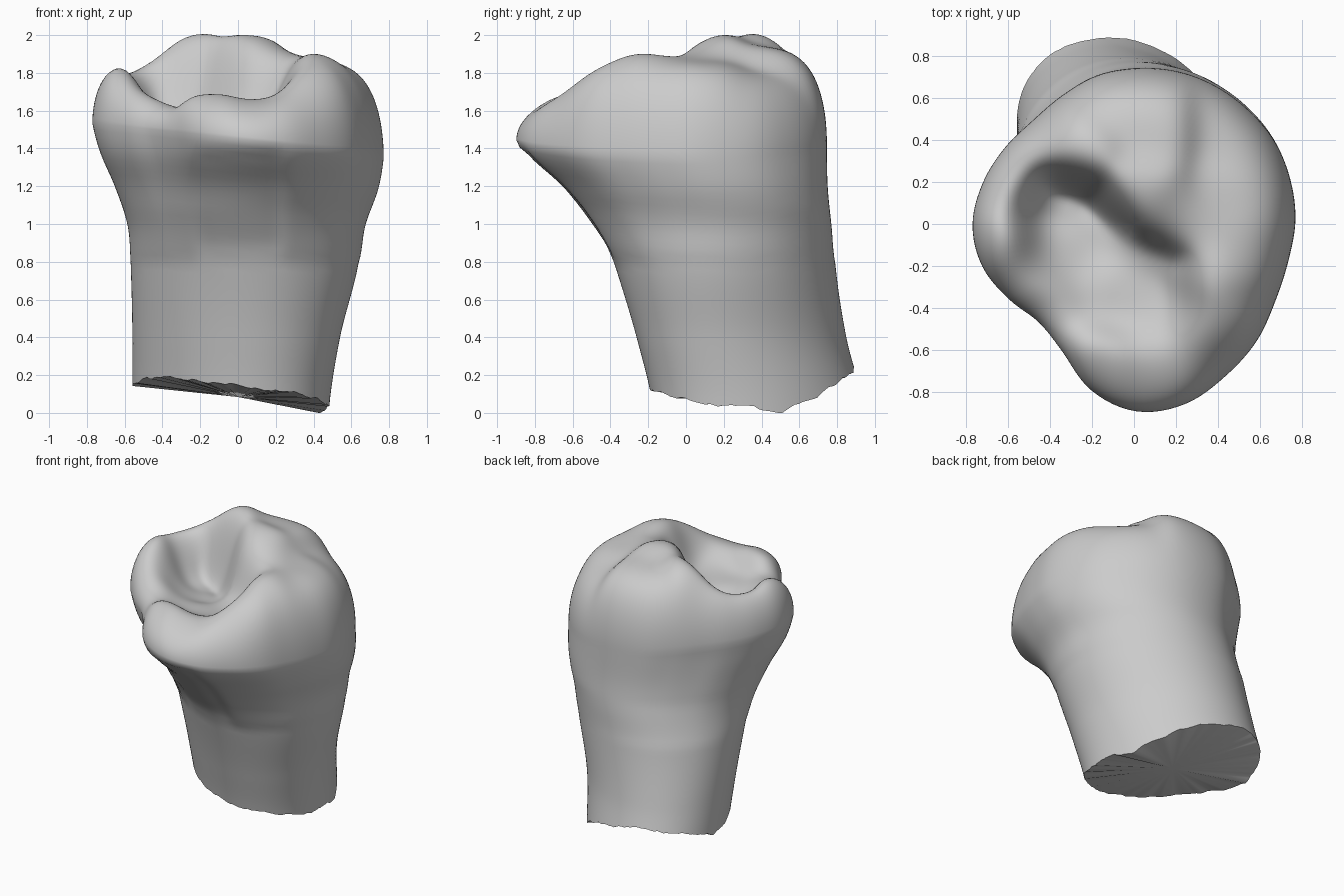
import bpy, bmesh, math, random

random.seed(4)
cube = bpy.data.objects.get("Cube")
if cube:
    bpy.data.objects.remove(cube, do_unlink=True)

SEGS, WALL_ROWS, TOP_ROWS = 144, 36, 40

# Crown outline seen from above: radius every 15 degrees
OUTLINE = [.775, .775, .775, .765, .76, .755, .745, .735, .71, .70, .725, .755,
           .775, .755, .70, .655, .70, .82, .895, .90, .86, .825, .78, .765]

# Wall sections by height: z, x min, x max, y min, y max, crown-likeness
SECTIONS = [(0, -.56, .48, -.17, .95, 0), (.4, -.56, .54, -.26, .85, .05),
            (.8, -.57, .64, -.38, .79, .2), (1, -.585, .675, -.51, .77, .4),
            (1.2, -.65, .745, -.665, .75, .65), (1.4, -.735, .775, -.87, .745, .96),
            (1.6, -.78, .775, -.91, .745, 1)]

# Chewing surface landmarks: x, y, height
CUSPS = [(-.28, .36, 2.04), (.05, .14, 2.03), (.38, -.25, 1.94), (.1, .42, 1.95),
         (.42, .15, 1.87), (-.1, .6, 1.95), (.56, -.08, 1.88), (.5, -.45, 1.89),
         (.27, -.05, 1.89), (.36, -.52, 1.88), (.45, .42, 1.82), (.16, .02, 1.96)]
RIMS = [(-.65, -.1, 1.92), (-.6, .2, 1.89), (-.5, .4, 1.93), (-.54, -.28, 1.78),
        (-.42, -.42, 1.65), (-.18, -.65, 1.77), (.12, -.65, 1.72), (.36, -.7, 1.82),
        (.13, -.42, 1.61)]
BASIN = [(-.38, .1, 1.48), (-.38, -.15, 1.55), (-.15, -.07, 1.5),
         (-.15, -.35, 1.58), (.1, -.2, 1.56), (0, -.32, 1.58)]
FISSURE = [(-.4, .17), (-.27, .13), (-.1, 0), (.05, -.1), (.2, -.17)]


def spline(a, b, c, d, t):
    return b + .5 * t * (c - a + t * (2*a - 5*b + 4*c - d + t * (3*(b - c) + d - a)))


def smooth(a, b, v):
    t = min(max((v - a) / (b - a), 0), 1)
    return t * t * (3 - 2 * t)


def outline(angle):
    f = angle / (2 * math.pi) * len(OUTLINE)
    i = int(f)
    return spline(*[OUTLINE[(i + k) % len(OUTLINE)] for k in (-1, 0, 1, 2)], f - i)


def section(z):
    z = min(max(z, 0), 1.599)
    i = max(k for k, s in enumerate(SECTIONS) if s[0] <= z)
    rows = [SECTIONS[min(max(i + k, 0), len(SECTIONS) - 1)] for k in (-1, 0, 1, 2)]
    t = (z - rows[1][0]) / (rows[2][0] - rows[1][0])
    return [spline(*vals, t) for vals in list(zip(*rows))[1:]]


def wall_point(angle, z):
    x0, x1, y0, y1, crown = section(z)
    c, s = math.cos(angle), math.sin(angle)
    r = outline(angle)
    # Blend the skewed round root into the lobed crown, within the section's box
    skew = .25 * max(0, 1 - 2 * crown)
    root_x, root_y = (c - skew * s) / math.hypot(1, skew), s
    u = root_x + (r * c / .775 - root_x) * crown
    v = root_y + ((r * s + .075) / .82 - root_y) * crown
    x = (x0 + x1) / 2 + u * (x1 - x0) / 2
    y = (y0 + y1) / 2 + v * (y1 - y0) / 2
    # Worn facet below the front lip
    if s < 0:
        wear = smooth(.27, .17, abs(x - .01)) * smooth(.78, .92, z) * smooth(1.42, 1.37, z)
        y += .02 * wear
    return x, y


def fissure_distance(x, y):
    best = 9
    for (ax, ay), (bx, by) in zip(FISSURE, FISSURE[1:]):
        dx, dy = bx - ax, by - ay
        t = min(max(((x - ax) * dx + (y - ay) * dy) / (dx * dx + dy * dy), 0), 1)
        best = min(best, math.hypot(x - ax - t * dx, y - ay - t * dy))
    return best


def chewing_height(x, y):
    total = weight = 0
    for px, py, h in CUSPS + RIMS + BASIN:
        w = math.exp(-((x - px) ** 2 + (y - py) ** 2) / .024)
        total += w * h
        weight += w
    return total / weight - .04 * math.exp(-(fissure_distance(x, y) / .06) ** 2)


bm = bmesh.new()
rings = [[] for _ in range(WALL_ROWS + TOP_ROWS)]
chip = 0
for i in range(SEGS):
    angle = 2 * math.pi * i / SEGS
    # Broken root edge, tilted and chipped
    chip = .8 * chip + random.uniform(-.007, .007)
    bx, by = wall_point(angle, .1)
    low = .14 - .14 * bx - .12 * by + .45 * max(by - .5, 0) + chip
    ex, ey = wall_point(angle, 1.45)
    high = 1.45 - .12 * ex - .01 * ey
    for k in range(WALL_ROWS):
        z = low + (high - low) * k / (WALL_ROWS - 1)
        rings[k].append(bm.verts.new((*wall_point(angle, z), z)))
    # Rounded shoulder leading into the chewing surface, sharper at the front lip
    ex, ey = wall_point(angle, high)
    power = 6.5 - 3.2 * smooth(-.5, -.85, ey)
    for k in range(TOP_ROWS):
        s = math.cos((k + 1) / (TOP_ROWS + 1) * math.pi / 2)
        x, y = ex * s, ey * s
        z = high + (chewing_height(x, y) - high) * math.sqrt(1 - s ** power)
        rings[WALL_ROWS + k].append(bm.verts.new((x, y, z)))

for lower, upper in zip(rings, rings[1:]):
    for i in range(SEGS):
        j = (i + 1) % SEGS
        bm.faces.new((lower[i], lower[j], upper[j], upper[i]))

# Close the middle of the chewing surface and the broken root
top = bm.verts.new((0, 0, chewing_height(0, 0)))
bottom = bm.verts.new((0, .4, .09))
for i in range(SEGS):
    j = (i + 1) % SEGS
    bm.faces.new((rings[-1][i], rings[-1][j], top))
    bm.faces.new((rings[0][j], rings[0][i], bottom))

# Stand on the ground
ground = min(v.co.z for v in bm.verts)
bmesh.ops.translate(bm, verts=bm.verts, vec=(0, 0, -ground))
bmesh.ops.recalc_face_normals(bm, faces=bm.faces)

mesh = bpy.data.meshes.new("tooth")
bm.to_mesh(mesh)
bm.free()
tooth = bpy.data.objects.new("tooth", mesh)
bpy.context.collection.objects.link(tooth)

grey = bpy.data.materials.new("light grey")
grey.use_nodes = True
grey.diffuse_color = (.6, .6, .6, 1)
grey.node_tree.nodes["Principled BSDF"].inputs["Base Color"].default_value = (.6, .6, .6, 1)
mesh.materials.append(grey)

bpy.context.view_layer.objects.active = tooth
tooth.select_set(True)
bpy.ops.object.shade_smooth_by_angle(angle=math.radians(40))
